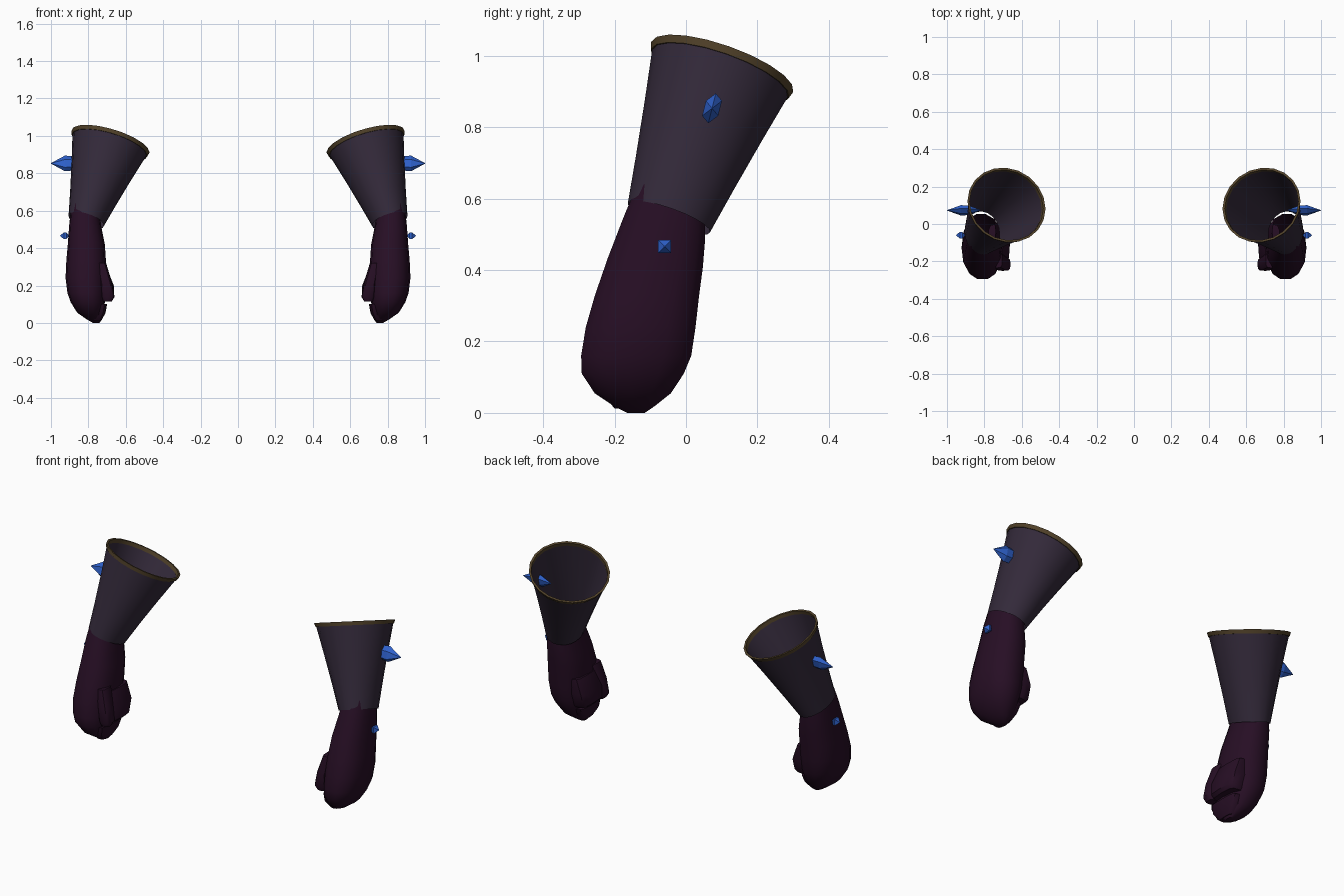
import bpy, bmesh, math
from mathutils import Vector

if "Cube" in bpy.data.objects:
    bpy.data.objects.remove(bpy.data.objects["Cube"])


def material(name, rgb):
    m = bpy.data.materials.new(name)
    m.diffuse_color = (*rgb, 1)
    m.use_nodes = True
    m.node_tree.nodes["Principled BSDF"].inputs["Base Color"].default_value = m.diffuse_color
    return m


CUFF = material("dusk grey cloth", (0.034, 0.023, 0.043))
GLOVE = material("dark plum leather", (0.020, 0.0045, 0.018))
TRIM = material("old brass", (0.085, 0.055, 0.023))
GEM = material("blue crystal", (0.028, 0.12, 0.60))


def loft(name, rings, mat, cap=(False, False), smooth=True, closed=False):
    """Skin a list of point rings, then mirror to the other arm."""
    bm = bmesh.new()
    vs = [[bm.verts.new(p) for p in r] for r in rings]
    pairs = list(zip(vs, vs[1:])) + ([(vs[-1], vs[0])] if closed else [])
    for a, b in pairs:
        n = len(a)
        for i in range(n):
            j = (i + 1) % n
            bm.faces.new((a[i], a[j], b[j], b[i]))
    if cap[0]:
        bm.faces.new(vs[0])
    if cap[1]:
        bm.faces.new(vs[-1])
    bmesh.ops.recalc_face_normals(bm, faces=bm.faces)
    me = bpy.data.meshes.new(name)
    bm.to_mesh(me)
    bm.free()
    ob = bpy.data.objects.new(name, me)
    bpy.context.collection.objects.link(ob)
    me.materials.append(mat)
    if smooth:
        bpy.ops.object.select_all(action='DESELECT')
        ob.select_set(True)
        bpy.context.view_layer.objects.active = ob
        bpy.ops.object.shade_smooth_by_angle(angle=math.radians(40))
    ob.modifiers.new("other_arm", 'MIRROR').use_mirror_merge = False
    return ob


# Cuff: flared open tube on a tilted axis
BOT, TOP = Vector((0.812, -0.048, 0.546)), Vector((0.683, 0.10, 0.965))
AX = (TOP - BOT).normalized()
E1 = (Vector((1, 0, 0)) - AX * AX.x).normalized()
E2 = AX.cross(E1)


def cuff_ring(t, grow=0.0, n=20):
    c = BOT.lerp(TOP, t)
    f = t - 0.10 * t * (1 - t)
    ra, rb = 0.098 + 0.112 * f + grow, 0.122 + 0.082 * f + grow
    return [c + E1 * ra * math.cos(a) + E2 * rb * math.sin(a)
            for a in (2 * math.pi * i / n for i in range(n))]


loft("cuff", [cuff_ring(t) for t in (0, 0.3, 0.65, 1)], CUFF)
loft("cuff_trim", [cuff_ring(0.965, 0.004), cuff_ring(1.01, 0.006),
                   cuff_ring(1.01, -0.006), cuff_ring(0.965, -0.003)],
     TRIM, closed=True)


# Glove: rounded horizontal sections (z, x0, x1, y0, y1, tilt)
def section(z, x0, x1, y0, y1, tilt=0.0, n=14, power=0.85):
    pts = []
    for i in range(n):
        a = 2 * math.pi * i / n
        c, s = math.cos(a), math.sin(a)
        dx = math.copysign(abs(c) ** power, c) * (x1 - x0) / 2
        dy = math.copysign(abs(s) ** power, s) * (y1 - y0) / 2
        pts.append(((x0 + x1) / 2 + dx, (y0 + y1) / 2 + dy, z - tilt * dy))
    return pts


loft("glove_body", [section(*r) for r in (
    (0.61, 0.740, 0.893, -0.135, 0.055, 0.4),
    (0.52, 0.732, 0.903, -0.175, 0.056, 0.3),
    (0.42, 0.712, 0.910, -0.222, 0.050, 0.1),
    (0.33, 0.706, 0.918, -0.258, 0.040),
    (0.24, 0.705, 0.922, -0.284, 0.030),
    (0.16, 0.708, 0.912, -0.297, 0.018),
    (0.11, 0.712, 0.894, -0.295, -0.003),
    (0.055, 0.722, 0.860, -0.258, -0.040),
    (0.02, 0.728, 0.810, -0.205, -0.085),
    (0.0, 0.740, 0.775, -0.165, -0.115))], GLOVE, cap=(False, True))


# Curled fingers on the palm side and the thumb in front
def fold(name, rows):
    loft(name, [section(*r, n=12, power=0.55) for r in rows], GLOVE, cap=(True, True))


fold("folded_fingers_upper", ((0.29, 0.70, 0.78, -0.19, 0.0),
                              (0.20, 0.664, 0.78, -0.21, 0.0),
                              (0.135, 0.664, 0.78, -0.21, -0.02),
                              (0.118, 0.68, 0.78, -0.20, -0.03)))
fold("folded_fingers_lower", ((0.10, 0.70, 0.79, -0.24, -0.04),
                              (0.055, 0.708, 0.79, -0.235, -0.06),
                              (0.012, 0.73, 0.78, -0.20, -0.10)))
fold("thumb", ((0.32, 0.705, 0.76, -0.235, -0.15),
               (0.22, 0.675, 0.74, -0.25, -0.17),
               (0.14, 0.66, 0.73, -0.25, -0.18),
               (0.115, 0.675, 0.72, -0.24, -0.19)))


# Crystals: faceted spindles pointing outwards; stations are (x, scale)
def crystal(name, y, z, ry, rz, sides, stations, lean=0.0, turn=0.0):
    rings = []
    for x, s in stations:
        ring = []
        for i in range(sides):
            a = 2 * math.pi * i / sides + turn
            dy, dz = ry * s * math.cos(a), rz * s * math.sin(a)
            ring.append((x, y + dy + lean * dz, z + dz))
        rings.append(ring)
    loft(name, rings, GEM, cap=(True, True), smooth=False)


crystal("large_crystal", 0.073, 0.853, 0.026, 0.042, 6,
        ((0.82, 0.05), (0.88, 0.9), (0.925, 1.0), (1.0, 0.03)), lean=0.25, turn=math.pi / 6)
crystal("small_crystal", -0.06, 0.466, 0.026, 0.026, 4,
        ((0.903, 0.1), (0.918, 0.9), (0.930, 1.0), (0.952, 0.05)), turn=math.pi / 4)
